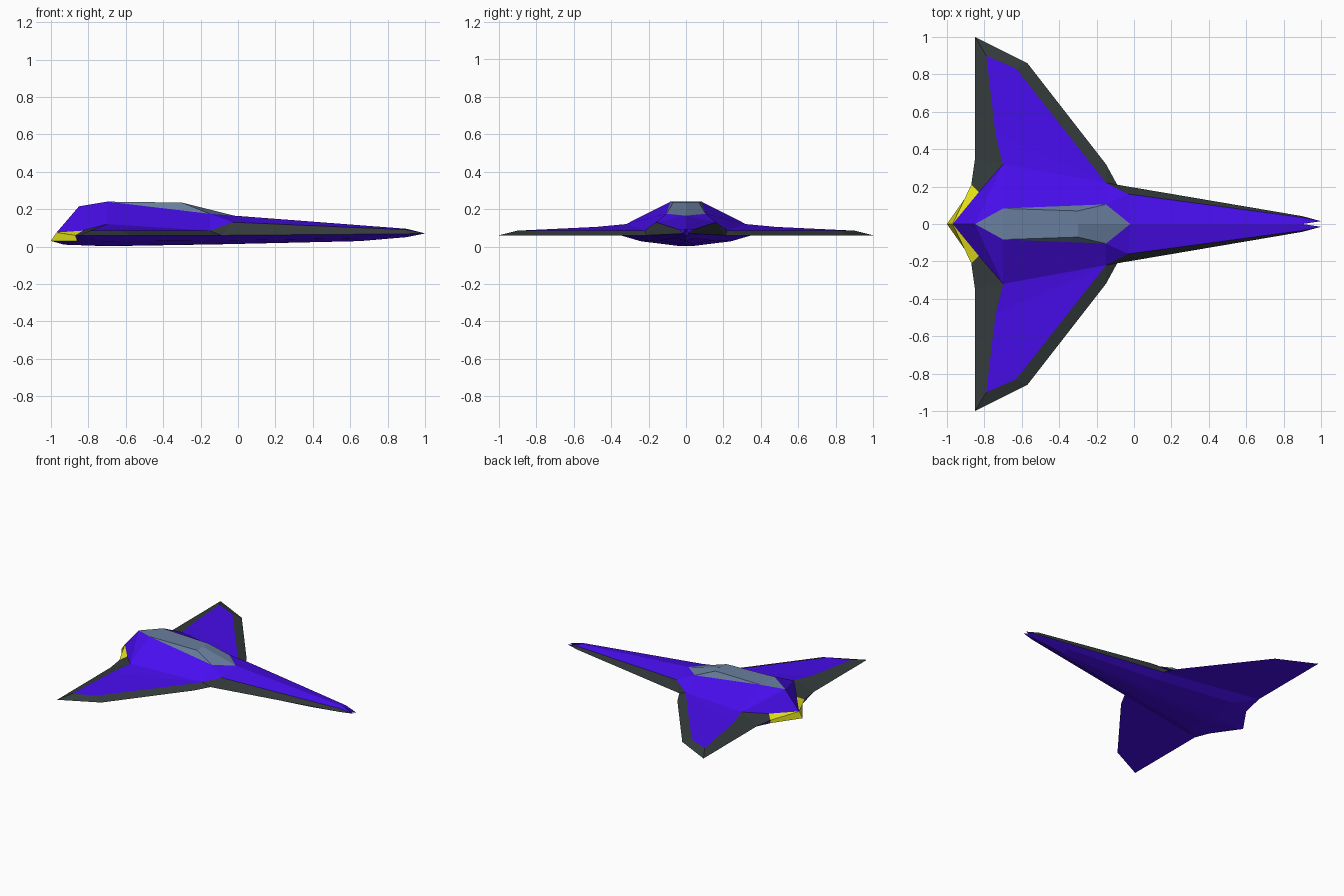
import bpy
from mathutils import Vector

if "Cube" in bpy.data.objects:
    bpy.data.objects.remove(bpy.data.objects["Cube"])


def material(name, rgb):
    m = bpy.data.materials.new(name)
    m.diffuse_color = (*rgb, 1)
    m.use_nodes = True
    m.node_tree.nodes["Principled BSDF"].inputs["Base Color"].default_value = m.diffuse_color
    return m


purple = material("purple_paint", (0.065, 0.004, 0.85))
dark = material("dark_trim", (0.035, 0.045, 0.045))
glass = material("blue_glass", (0.14, 0.21, 0.34))
yellow = material("yellow_glow", (0.8, 0.78, 0.01))


def part(name, mat, points, faces, out):
    """Left-half plates, each turned to face `out`, mirrored across y."""
    keys = list(points)
    mesh = bpy.data.meshes.new(name)
    loops = []
    for f in faces:
        v = [Vector(points[k]) for k in f.split()]
        n = sum((v[i].cross(v[(i + 1) % len(v)]) for i in range(len(v))), Vector())
        idx = [keys.index(k) for k in f.split()]
        loops.append(idx if n.dot(Vector(out)) >= 0 else idx[::-1])
    used = sorted({i for f in loops for i in f})
    mesh.from_pydata([points[keys[i]] for i in used], [],
                     [[used.index(i) for i in f] for f in loops])
    mesh.materials.append(mat)
    ob = bpy.data.objects.new(name, mesh)
    bpy.context.collection.objects.link(ob)
    mod = ob.modifiers.new("mirror", 'MIRROR')
    mod.use_axis = (False, True, False)
    mod.use_clip = True


# shared corners of the upper body
body = dict(
    tail=(-.97, 0, .075), hip=(-.83, .17, .085), shoulder=(-.7, .32, .12),
    root=(-.15, .22, .085), cheek=(-.03, .16, .13), nose=(.9, .035, .09),
    notch=(.9, 0, .095), tip=(1, .015, .07),
    roof_end=(-.85, 0, .215), roof_back=(-.7, .083, .24), roof_back_mid=(-.7, 0, .24),
    roof_front=(-.3, .07, .235), roof_front_mid=(-.3, 0, .235),
    sill=(-.15, .105, .175), screen=(-.02, 0, .165))

# shared corners of the wing and lower edge
edge = dict(
    wing_tip=(-.85, 1, .06), wing_front=(-.57, .86, .06), lead=(-.15, .32, .06),
    corner=(-.09, .21, .06), back=(-.85, .35, .06), vent=(-.87, .21, .06),
    chin=(.9, .042, .068),
    panel_tip=(-.79, .9, .085), panel_front=(-.63, .83, .085), panel_back=(-.74, .48, .105))

# shared corners of the belly
belly = dict(
    vent_low=(-.86, .2, .03), stern=(-1, 0, .03), keel_back=(-.93, 0, .01),
    bilge_back=(-.7, .24, .028), keel=(-.7, .045, .004), keel_mid=(-.7, 0, .002),
    bilge_front=(-.09, .14, .032), keel_front=(-.09, .03, .013), keel_front_mid=(-.09, 0, .012),
    jaw=(.65, .05, .045), jaw_mid=(.65, 0, .029), beak=(.9, 0, .05))

p = {**body, **edge, **belly}

# upper fuselage
part("fuselage_top", purple, p, [
    "roof_end roof_back shoulder", "roof_end shoulder hip tail",
    "roof_back shoulder root sill", "root cheek sill", "sill cheek screen",
    "screen cheek nose notch", "notch nose tip"], (0, 0.3, 1))

# cockpit canopy
part("canopy", glass, p, [
    "roof_end roof_back roof_back_mid",
    "roof_back roof_front roof_front_mid roof_back_mid",
    "roof_back roof_front sill", "roof_front sill screen roof_front_mid"], (0, 0.3, 1))

# raised wing panel
part("wing_panel", purple, p, [
    "shoulder panel_back root", "panel_back panel_tip panel_front root"], (0, 0, 1))

# dark bevelled wing border
part("wing_border", dark, p, [
    "wing_tip wing_front panel_front panel_tip", "wing_front lead root panel_front",
    "lead corner root", "wing_tip panel_tip panel_back back",
    "back panel_back shoulder", "back shoulder hip vent"], (0, 0, 1))

# dark nose flanks
part("nose_side", dark, p, [
    "corner root cheek", "corner cheek nose chin", "chin nose tip"], (0, 1, 0.3))

# engine exhaust
part("engine_exhaust", yellow, p, [
    "tail hip vent", "tail vent vent_low stern"], (-1, 0.5, 0.2))

# flat wing underside
part("wing_underside", purple, p, [
    "wing_tip wing_front lead back", "lead corner back"], (0, 0, -1))

# faceted belly
part("belly", purple, p, [
    "back vent vent_low", "back vent_low bilge_back",
    "back bilge_back bilge_front corner", "vent_low stern keel_back",
    "vent_low keel_back keel bilge_back", "keel_back keel_mid keel",
    "bilge_back keel keel_front bilge_front", "keel keel_mid keel_front_mid keel_front",
    "corner bilge_front jaw chin", "bilge_front keel_front jaw_mid jaw",
    "keel_front keel_front_mid jaw_mid", "jaw jaw_mid beak chin",
    "chin beak tip", "beak notch tip"], (0, 0, -1))
